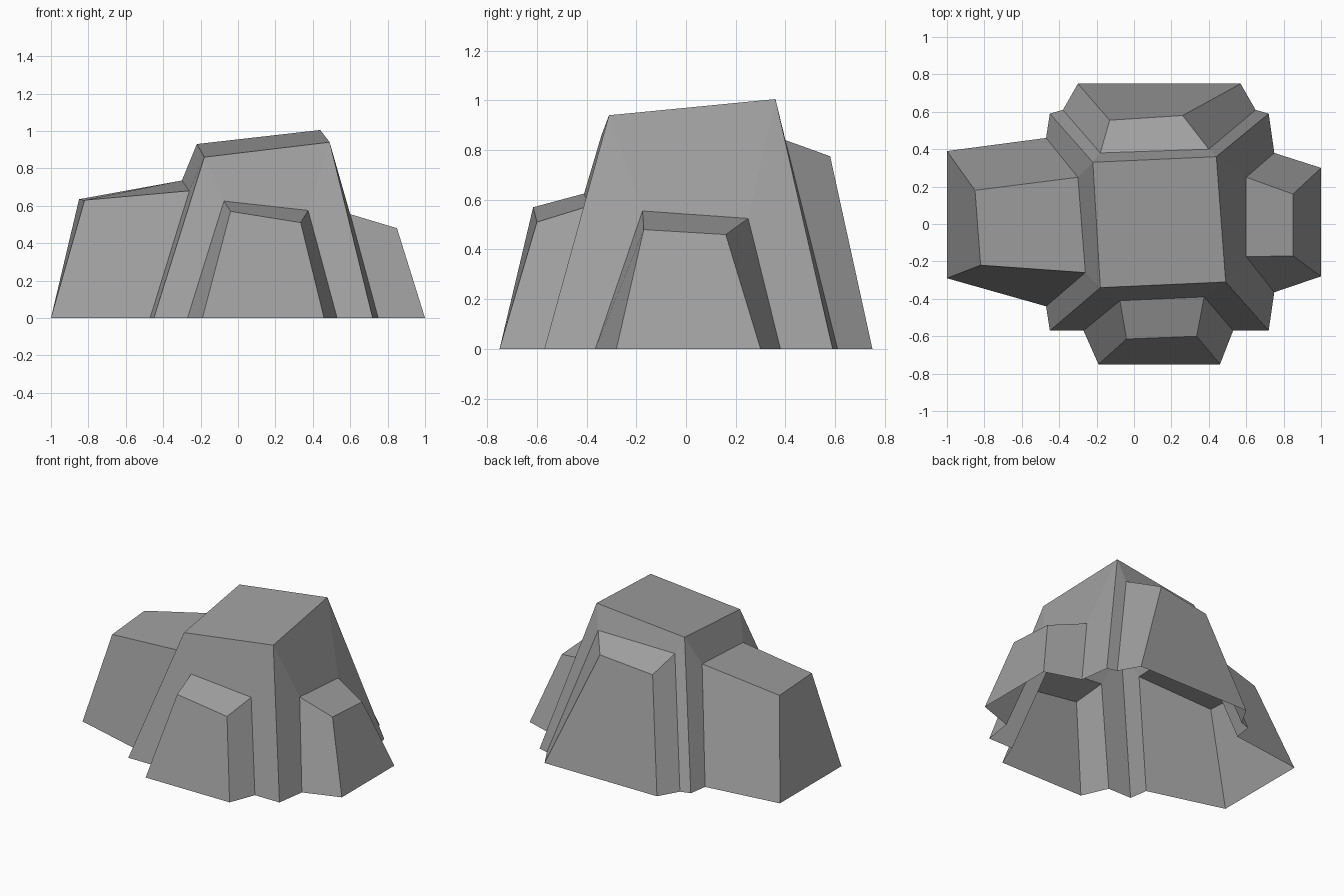
import bpy
import bmesh

cube = bpy.data.objects.get("Cube")
if cube:
    bpy.data.objects.remove(cube, do_unlink=True)

# Stone colour
stone = bpy.data.materials.new("grey_stone")
stone.use_nodes = True
grey = (0.35, 0.35, 0.35, 1.0)
stone.diffuse_color = grey
stone.node_tree.nodes["Principled BSDF"].inputs["Base Color"].default_value = grey

bm = bmesh.new()


def ring(points):
    return [bm.verts.new(p) for p in points]


def bridge(outer, inner):
    """Join two open arches, each running foot, top, top, foot."""
    for i in range(3):
        bm.faces.new((outer[i], inner[i], inner[i + 1], outer[i + 1]))


# Central block corners, counter-clockwise from the front left
foot = ring([(-0.45, -0.57, 0), (0.72, -0.57, 0), (0.72, 0.59, 0), (-0.45, 0.59, 0)])
top = ring([(-0.18, -0.34, 0.86), (0.49, -0.31, 0.94),
            (0.44, 0.36, 1.005), (-0.22, 0.33, 0.93)])
bm.faces.new(top)

# Each buttress: arch where it leaves the wall, then arch of its outer face
front = ([(-0.27, -0.57, 0), (-0.075, -0.41, 0.625), (0.375, -0.39, 0.575), (0.53, -0.57, 0)],
         [(-0.19, -0.75, 0), (-0.04, -0.615, 0.57), (0.335, -0.60, 0.51), (0.46, -0.75, 0)])
left = ([(0.75, -0.365, 0), (0.60, -0.175, 0.555), (0.60, 0.25, 0.525), (0.75, 0.38, 0)],
        [(1, -0.28, 0), (0.85, -0.17, 0.48), (0.85, 0.16, 0.46), (1, 0.30, 0)])
back = ([(0.65, 0.61, 0), (0.40, 0.40, 0.84), (-0.18, 0.38, 0.825), (-0.38, 0.61, 0)],
        [(0.57, 0.75, 0), (0.26, 0.58, 0.775), (-0.13, 0.555, 0.73), (-0.30, 0.75, 0)])
right = ([(-0.47, 0.46, 0), (-0.30, 0.25, 0.735), (-0.26, -0.26, 0.68), (-0.47, -0.44, 0)],
         [(-1, 0.39, 0), (-0.85, 0.18, 0.635), (-0.82, -0.22, 0.63), (-1, -0.29, 0)])

# Wall surround, buttress sides and outer face; the underside stays open
for i, (root, tip) in enumerate((front, left, back, right)):
    j = (i + 1) % 4
    wall = [foot[i], top[i], top[j], foot[j]]
    root, tip = ring(root), ring(tip)
    bridge(wall, root)
    bridge(root, tip)
    bm.faces.new(tip[::-1])

mesh = bpy.data.meshes.new("rock_formation")
bm.to_mesh(mesh)
bm.free()
mesh.materials.append(stone)
rock = bpy.data.objects.new("rock_formation", mesh)
bpy.context.collection.objects.link(rock)
